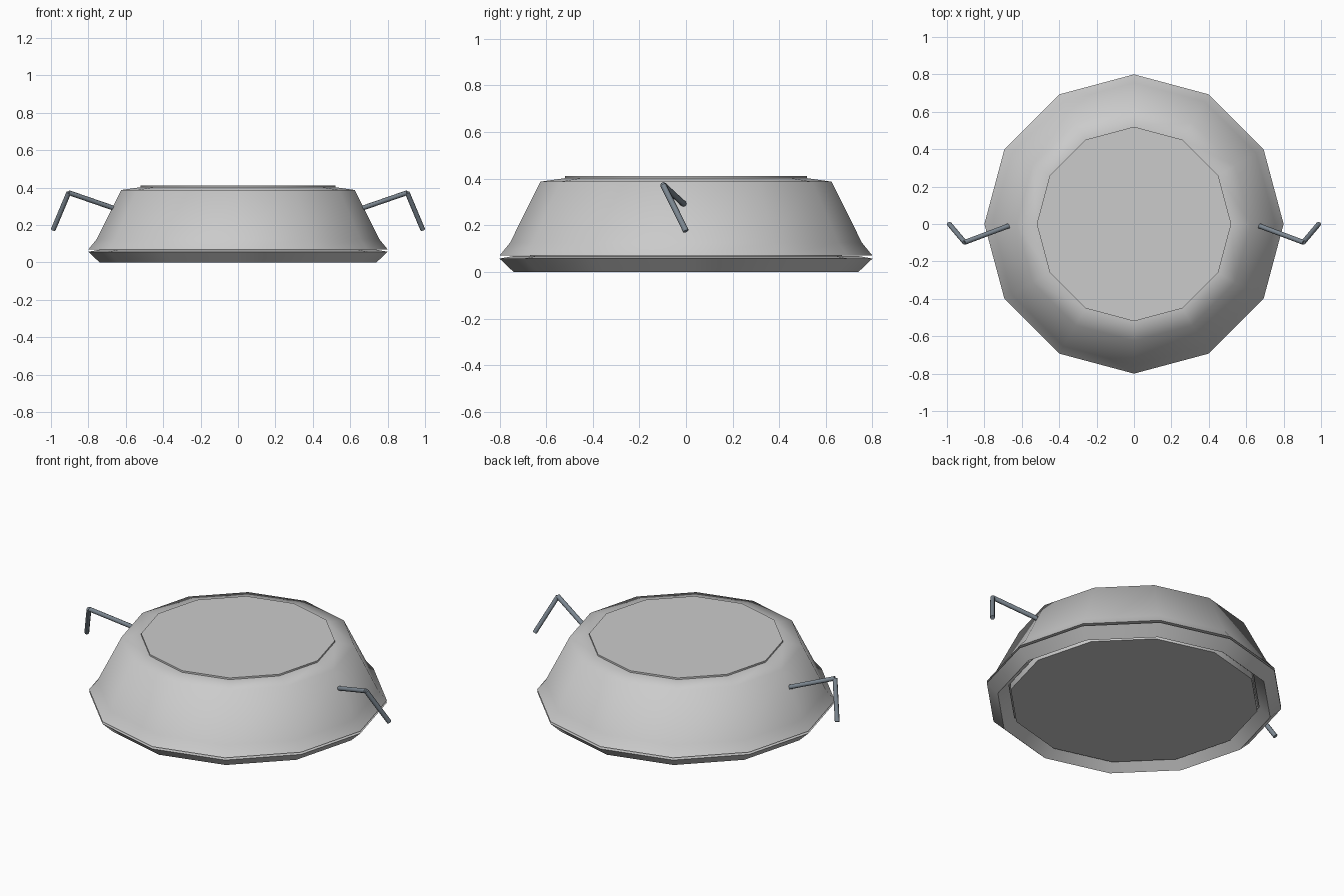
import bpy, math
from mathutils import Vector

if "Cube" in bpy.data.objects:
    bpy.data.objects.remove(bpy.data.objects["Cube"])

SIDES = 12


def lathe(name, profile, closed=False, caps=False, angle=70):
    """Spin a (radius, height) profile into a 12-sided part."""
    n = len(profile)
    verts = [(r * math.cos(2 * math.pi * i / SIDES), r * math.sin(2 * math.pi * i / SIDES), z)
             for r, z in profile for i in range(SIDES)]
    faces = []
    for j in range(n if closed else n - 1):
        a, b = j * SIDES, (j + 1) % n * SIDES
        for i in range(SIDES):
            k = (i + 1) % SIDES
            faces.append((a + i, a + k, b + k, b + i))
    if caps:
        faces.append(tuple(reversed(range(SIDES))))
        faces.append(tuple(range((n - 1) * SIDES, n * SIDES)))
    mesh = bpy.data.meshes.new(name)
    mesh.from_pydata(verts, [], faces)
    obj = bpy.data.objects.new(name, mesh)
    bpy.context.collection.objects.link(obj)
    smooth(obj, angle)
    return obj


def smooth(obj, angle):
    bpy.ops.object.select_all(action='DESELECT')
    obj.select_set(True)
    bpy.context.view_layer.objects.active = obj
    bpy.ops.object.shade_smooth_by_angle(angle=math.radians(angle))


def rod(name, start, end, radius, mat):
    a, b = Vector(start), Vector(end)
    bpy.ops.mesh.primitive_cylinder_add(vertices=8, radius=radius, depth=(b - a).length,
                                        location=(a + b) / 2)
    obj = bpy.context.object
    obj.name = name
    obj.rotation_euler = (b - a).to_track_quat('Z', 'Y').to_euler()
    obj.data.materials.append(mat)
    smooth(obj, 50)


# Domed shell, top plate, diamond-section rim and underside plate
lathe("shell", [(0.80, 0.07), (0.755, 0.125), (0.625, 0.387), (0.52, 0.402)], caps=True)
lathe("top_plate", [(0.52, 0.39), (0.52, 0.412)], caps=True, angle=35)
lathe("lower_rim", [(0.74, 0.0), (0.80, 0.057), (0.74, 0.068), (0.68, 0.057)], closed=True, angle=85)
lathe("underside_plate", [(0.67, 0.03), (0.67, 0.07)], caps=True, angle=35)

# Bent side legs, mirrored left and right
metal = bpy.data.materials.new("dark_metal")
metal.diffuse_color = (0.20, 0.24, 0.28, 1)
metal.use_nodes = True
metal.node_tree.nodes["Principled BSDF"].inputs["Base Color"].default_value = metal.diffuse_color
for side, s in (("right", 1), ("left", -1)):
    hip, knee, foot = (0.67 * s, -0.01, 0.292), (0.905 * s, -0.098, 0.373), (0.988 * s, 0, 0.175)
    rod(side + "_upper_leg", hip, knee, 0.013, metal)
    rod(side + "_lower_leg", knee, foot, 0.013, metal)
